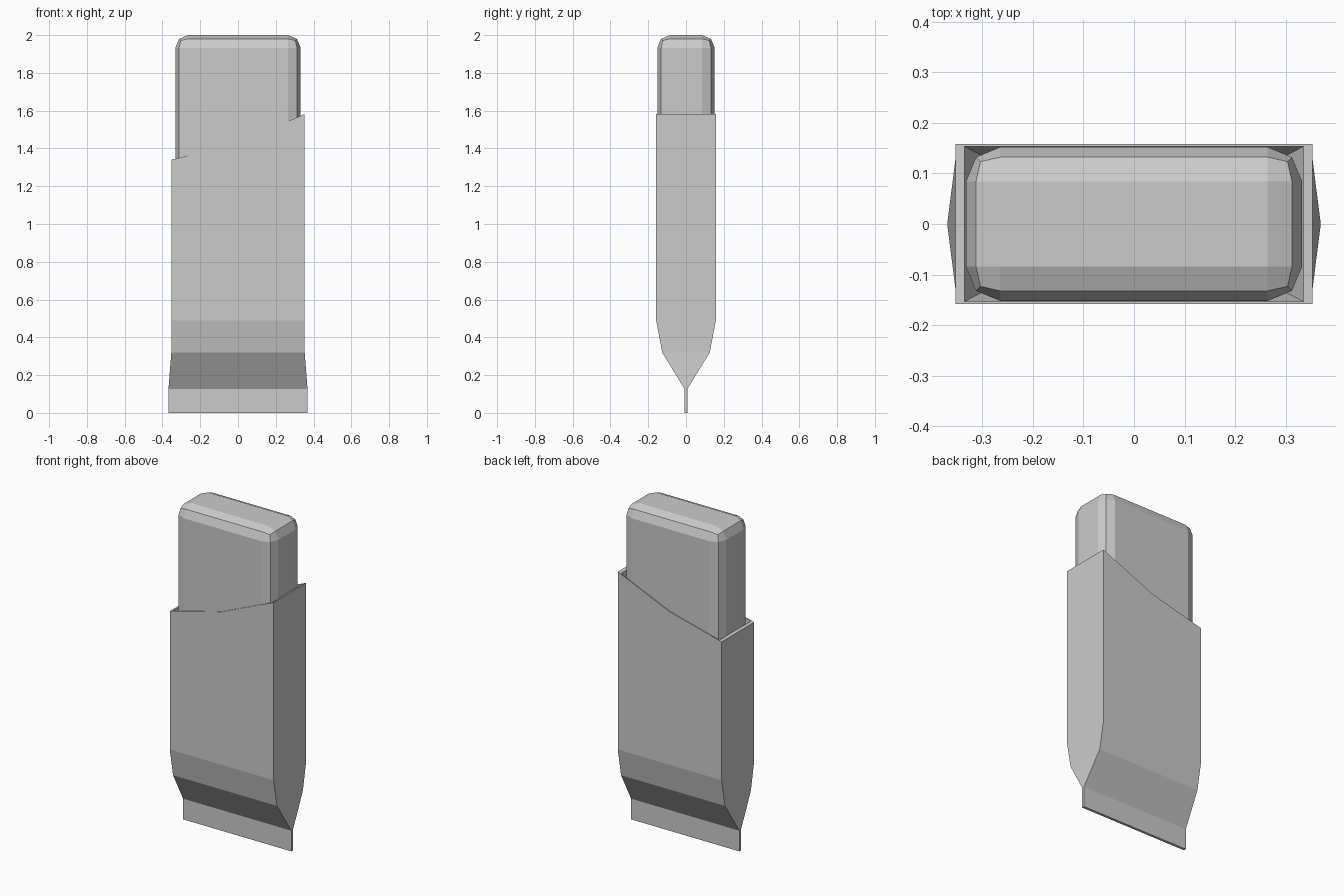
import bpy, bmesh

cube = bpy.data.objects.get("Cube")
if cube:
    bpy.data.objects.remove(cube, do_unlink=True)

grey = bpy.data.materials.new("plain grey")
grey.use_nodes = True
colour = (0.6, 0.6, 0.6, 1)
grey.diffuse_color = colour
grey.node_tree.nodes["Principled BSDF"].inputs["Base Color"].default_value = colour


def add_object(name, bm):
    bmesh.ops.recalc_face_normals(bm, faces=bm.faces)
    mesh = bpy.data.meshes.new(name)
    bm.to_mesh(mesh)
    bm.free()
    mesh.materials.append(grey)
    obj = bpy.data.objects.new(name, mesh)
    bpy.context.collection.objects.link(obj)
    return obj


def rim_height(x):
    # Slanted opening with a kink in the middle
    return 1.43 + x * (0.43 if x > 0 else 0.255)


def ring(bm, hx, hy, z=None):
    # Rectangle with a middle point on the front and back sides
    outline = [(-hx, -hy), (0, -hy), (hx, -hy), (hx, hy), (0, hy), (-hx, hy)]
    return [bm.verts.new((x, y, rim_height(x) if z is None else z)) for x, y in outline]


# Sleeve: outside from the crimped end up to the rim, then down the inside
sections = [
    (0.368, 0.008, 0), (0.368, 0.008, 0.127), (0.353, 0.126, 0.32),
    (0.353, 0.158, 0.49), (0.353, 0.158, None),
    (0.335, 0.153, None), (0.335, 0.153, 0.49), (0.26, 0.115, 0.33),
]
bm = bmesh.new()
rings = [ring(bm, *s) for s in sections]
for low, high in zip(rings, rings[1:]):
    for i in range(6):
        j = (i + 1) % 6
        bm.faces.new((low[i], low[j], high[j], high[i]))
bm.faces.new(rings[0])
bm.faces.new(rings[-1])
add_object("wrapper_sleeve", bm)

# Rounded bar standing in the sleeve
bm = bmesh.new()
bmesh.ops.create_cube(bm, size=1)
bottom, top = 0.5, 2.0
for v in bm.verts:
    v.co.x *= 0.664
    v.co.y *= 0.304
    v.co.z = top if v.co.z > 0 else bottom
bar = add_object("bar", bm)
bevel = bar.modifiers.new("rounded edges", "BEVEL")
bevel.width = 0.068
bevel.segments = 2
